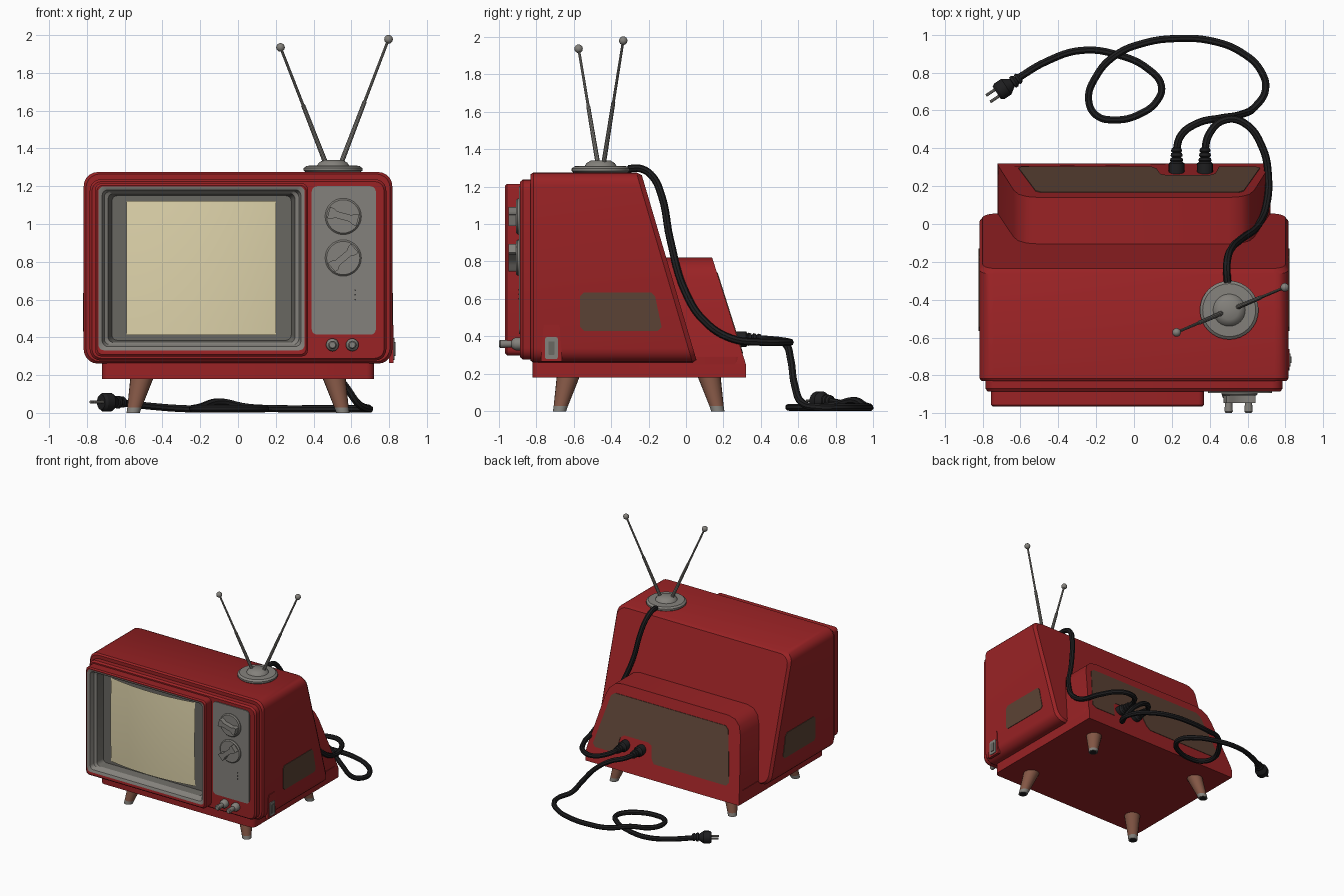
import bpy, bmesh, math
from mathutils import Vector

if "Cube" in bpy.data.objects:
    bpy.data.objects.remove(bpy.data.objects["Cube"])

COLOURS = {
    "red": (0.32, 0.016, 0.018), "brown_panel": (0.105, 0.055, 0.035),
    "leg_wood": (0.23, 0.095, 0.06), "metal_grey": (0.23, 0.22, 0.20),
    "dark_grey": (0.14, 0.135, 0.12), "cream": (0.74, 0.66, 0.41),
    "black_rubber": (0.013, 0.013, 0.014),
}
MATS = {}
for n, c in COLOURS.items():
    MATS[n] = bpy.data.materials.new(n)
    MATS[n].diffuse_color = (*c, 1)


def add(name, mesh, mats):
    for m in mats:
        mesh.materials.append(MATS[m])
    ob = bpy.data.objects.new(name, mesh)
    bpy.context.collection.objects.link(ob)
    return ob


def loft(name, rings, mats, caps=True):
    """Skin rings of 3D points; mats is one colour or one per band (last one colours the end cap)."""
    bands = [mats] * len(rings) if isinstance(mats, str) else mats
    used = list(dict.fromkeys(bands))
    bm = bmesh.new()
    vs = [[bm.verts.new(p) for p in r] for r in rings]
    n = len(rings[0])
    for k in range(len(rings) - 1):
        for i in range(n):
            j = (i + 1) % n
            f = bm.faces.new((vs[k][i], vs[k][j], vs[k + 1][j], vs[k + 1][i]))
            f.material_index = used.index(bands[k])
    if caps:
        bm.faces.new(vs[0][::-1]).material_index = used.index(bands[0])
        bm.faces.new(vs[-1]).material_index = used.index(bands[-1])
    bmesh.ops.remove_doubles(bm, verts=bm.verts, dist=1e-5)
    bmesh.ops.recalc_face_normals(bm, faces=bm.faces)
    me = bpy.data.meshes.new(name)
    bm.to_mesh(me)
    bm.free()
    return add(name, me, used)


def rrect(cx, cy, hw, hh, r, n=5):
    pts = []
    for q, (sx, sy) in enumerate(((1, 1), (-1, 1), (-1, -1), (1, -1))):
        for i in range(n + 1):
            a = math.pi / 2 * (q + i / n)
            pts.append((cx + sx * (hw - r) + r * math.cos(a), cy + sy * (hh - r) + r * math.sin(a)))
    return pts


def xz(pts, y):
    return [(a, y(b) if callable(y) else y, b) for a, b in pts]


def yz(pts, x):
    return [(x, a, b) for a, b in pts]


def xy(pts, z):
    return [(a, b, z) for a, b in pts]


def lathe(name, origin, axis, profile, mats, seg=20):
    """Turned part: profile of (radius, distance along axis)."""
    q = Vector((0, 0, 1)).rotation_difference(Vector(axis).normalized())
    rings = [[Vector(origin) + q @ Vector((r * math.cos(2 * math.pi * i / seg),
              r * math.sin(2 * math.pi * i / seg), t)) for i in range(seg)] for r, t in profile]
    return loft(name, rings, mats)


def cable(name, pts, r=0.02):
    cu = bpy.data.curves.new(name, 'CURVE')
    cu.dimensions, cu.bevel_depth, cu.bevel_resolution = '3D', r, 2
    cu.resolution_u, cu.use_fill_caps = 6, True
    sp = cu.splines.new('BEZIER')
    sp.bezier_points.add(len(pts) - 1)
    for b, p in zip(sp.bezier_points, pts):
        b.co = p
        b.handle_left_type = b.handle_right_type = 'AUTO'
    tmp = bpy.data.objects.new(name + "_path", cu)
    bpy.context.collection.objects.link(tmp)
    bpy.context.view_layer.update()
    me = bpy.data.meshes.new_from_object(tmp.evaluated_get(bpy.context.evaluated_depsgraph_get()))
    bpy.data.objects.remove(tmp)
    me.materials.clear()
    return add(name, me, ["black_rubber"])


# Cabinet with sloping back
def slope(z):
    return 0.06 - (z - 0.26) * 0.30 / 1.015


def shell(hw, hh):
    return rrect(0, 0.768, hw, hh, 0.075)


loft("cabinet", [xz(shell(0.805, 0.497), -0.83), xz(shell(0.817, 0.507), -0.815),
                 xz(shell(0.817, 0.507), lambda z: slope(z) - 0.025),
                 xz(shell(0.80, 0.492), slope)], "red")

# Front rim: ring with an opening for the screen
rim, hole = rrect(0, 0.757, 0.785, 0.48, 0.06), rrect(-0.19, 0.757, 0.53, 0.42, 0.03)
loft("front_rim", [xz(rim, -0.81), xz(rim, -0.87), xz(rrect(0, 0.757, 0.773, 0.468, 0.05), -0.885),
                   xz(hole, -0.885), xz(hole, -0.81), xz(rim, -0.81)], "red", caps=False)

# Screen surround, stepping inward to the recess
steps = [(0.5625, 0.4575, 0.757, -0.84), (0.5625, 0.4575, 0.757, -0.955), (0.553, 0.448, 0.757, -0.965),
         (0.546, 0.434, 0.765, -0.965), (0.526, 0.415, 0.766, -0.955), (0.515, 0.405, 0.767, -0.92),
         (0.495, 0.395, 0.767, -0.91), (0.475, 0.383, 0.767, -0.85)]
loft("screen_surround", [xz(rrect(-0.193, cz, hw, hh, 0.03), y) for hw, hh, cz, y in steps],
     ["red", "red", "red", "metal_grey", "metal_grey", "metal_grey", "dark_grey", "dark_grey"])

# Bulging screen
bm = bmesh.new()
NX, NZ = 20, 12
grid = [[bm.verts.new((-0.195 + 0.395 * u, -0.858 - 0.04 * (1 - u * u) - 0.008 * (1 - v * v), 0.768 + 0.355 * v))
         for v in [2 * j / NZ - 1 for j in range(NZ + 1)]] for u in [2 * i / NX - 1 for i in range(NX + 1)]]
for i in range(NX):
    for j in range(NZ):
        bm.faces.new((grid[i][j], grid[i + 1][j], grid[i + 1][j + 1], grid[i][j + 1]))
me = bpy.data.meshes.new("screen")
bm.to_mesh(me)
bm.free()
add("screen", me, ["cream"])

# Control plate, channel dials, small knobs and sound holes
plate = rrect(0.56, 0.807, 0.17, 0.393, 0.03)
loft("control_plate", [xz(plate, -0.88), xz(plate, -0.892)], "metal_grey")
for k, (z, deg) in enumerate(((1.04, -15), (0.82, 40))):
    lathe(f"dial_{k}", (0.557, -0.885, z), (0, -1, 0), [(0.096, 0), (0.096, 0.014), (0.088, 0.022)], "metal_grey", 32)
    a = math.radians(deg)
    grip = [(-.08, -.03), (-.06, -.03), (-.04, -.018), (.04, -.018), (.06, -.03), (.08, -.03),
            (.08, .03), (.06, .03), (.04, .018), (-.04, .018), (-.06, .03), (-.08, .03)]
    turn = [(0.557 + p * math.cos(a) - q * math.sin(a), z + p * math.sin(a) + q * math.cos(a)) for p, q in grip]
    loft(f"dial_grip_{k}", [xz(turn, -0.90), xz(turn, -0.947)], "metal_grey")
for k, x in enumerate((0.50, 0.605)):
    lathe(f"small_knob_{k}", (x, -0.88, 0.36), (0, -1, 0),
          [(0.034, 0), (0.034, 0.03), (0.026, 0.045), (0.018, 0.05), (0.022, 0.11), (0.016, 0.118)], "metal_grey")
for k in range(3):
    lathe(f"sound_hole_{k}", (0.62, -0.89, 0.60 + 0.025 * k), (0, -1, 0), [(0.004, 0), (0.004, 0.004)], "black_rubber", 8)

# Side vents on both sides, switch on the right
vent = [(-.545, .43), (-.15, .43), (-.13, .45), (-.165, .615), (-.185, .635), (-.545, .635), (-.565, .615), (-.565, .45)]
for s, side in ((1, "right"), (-1, "left")):
    loft(f"{side}_side_vent", [yz(vent, s * 0.812), yz(vent, s * 0.821)], "brown_panel")
loft("switch_mount", [yz([(-.775, .265), (-.66, .265), (-.675, .465), (-.76, .465)], x) for x in (0.80, 0.822)], "red")
loft("switch_plate", [yz(rrect(-.718, .338, .034, .058, .008, 2), x) for x in (0.815, 0.828)], "metal_grey")
loft("switch_rocker", [yz(rrect(-.718, .338, .017, .036, .004, 2), x) for x in (0.82, 0.833)], "dark_grey")


# Rear housing, base and rear panel
def rear(z):
    return min(0.32, 0.32 - (z - 0.25) * 0.18 / 0.57)


half = [(0.72, 0.18), (0.72, 0.25), (0.715, 0.30), (0.635, 0.70), (0.61, 0.765), (0.565, 0.805), (0.50, 0.82)]
hump = half + [(-x, z) for x, z in half[::-1]]
loft("rear_housing", [xz(hump, -0.25), xz(hump, rear)], "red")
foot = rrect(0, -0.26, 0.72, 0.56, 0.04)
loft("base", [xy(foot, 0.18), xy(foot, 0.29)], "red")
back = [(-.59, .31), (.09, .31), (.12, .35), (.14, .44), (.17, .455), (.40, .455), (.43, .43), (.45, .31), (.64, .31),
        (.665, .335), (.58, .715), (.55, .74), (-.49, .74), (-.52, .715), (-.61, .335)]
loft("rear_panel", [xz(back, lambda z: rear(z) - 0.01), xz(back, lambda z: rear(z) + 0.004)], "brown_panel")

# Splayed legs with metal tips
for sx in (-1, 1):
    for yt, yb, nm in ((-0.63, -0.675, "front"), (0.125, 0.17, "rear")):
        rings = []
        for z, r in ((0.19, 0.062), (0.028, 0.038), (0.0, 0.035), (0.0, 0.028)):
            t = z / 0.18
            cx, cy = sx * (0.555 - 0.045 * t), yb + (yt - yb) * t
            rings.append([(cx + r * math.cos(math.tau * i / 20), cy + r * math.sin(math.tau * i / 20), z) for i in range(20)])
        loft(f"{nm}_leg_{'right' if sx > 0 else 'left'}", rings, ["leg_wood", "metal_grey", "metal_grey", "black_rubber"])

# Aerial
lathe("aerial_base", (0.503, -0.455, 1.27), (0, 0, 1),
      [(0.14, 0), (0.155, 0.012), (0.155, 0.026), (0.14, 0.038), (0.085, 0.04), (0.075, 0.055), (0.05, 0.07)], "metal_grey", 32)
for k, (p, q) in enumerate((((0.465, -0.47, 1.32), (0.225, -0.573, 1.935)), ((0.545, -0.44, 1.32), (0.797, -0.335, 1.978)))):
    d = Vector(q) - Vector(p)
    L = d.length
    lathe(f"aerial_rod_{k}", p, d, [(0.013, 0), (0.011, L * 0.5), (0.008, L * 0.5), (0.007, L)], "metal_grey", 10)
    ball = [(0.023 * math.sin(math.pi * i / 8) + 1e-4, -0.023 * math.cos(math.pi * i / 8)) for i in range(9)]
    lathe(f"aerial_tip_{k}", q, (0, 0, 1), ball, "metal_grey", 14)

# Cables
cable("aerial_cable", [(.495, -.31, 1.295), (.49, -.24, 1.295), (.495, -.18, 1.255), (.515, -.13, 1.15), (.56, -.085, .92),
                       (.66, 0, .63), (.70, .10, .48), (.71, .24, .39), (.68, .40, .37), (.58, .535, .37),
                       (.48, .55, .37), (.40, .48, .38), (.375, .38, .385), (.375, .28, .385)])
cable("power_cable", [(.225, .28, .385), (.225, .39, .385), (.25, .47, .38), (.33, .53, .36), (.46, .56, .27), (.57, .58, .14),
                      (.64, .62, .045), (.695, .71, .022), (.67, .81, .022), (.57, .905, .022), (.42, .965, .022),
                      (.23, .98, .022), (.05, .955, .03), (-.10, .89, .058), (-.20, .78, .03), (-.24, .66, .022),
                      (-.20, .575, .022), (-.10, .55, .022), (.03, .58, .022), (.125, .655, .022), (.145, .73, .022),
                      (.08, .815, .022), (-.09, .895, .02), (-.28, .917, .022), (-.46, .86, .035), (-.63, .76, .055)])

# Plugs with ribbed sleeves, wall plug with prongs
sleeve = [(0.042, 0), (0.042, 0.055), (0.03, 0.065)]
for t in (0.07, 0.095, 0.12):
    sleeve += [(0.042 - t * 0.1, t), (0.038 - t * 0.1, t + 0.014), (0.022, t + 0.016)]
for k, x in enumerate((0.225, 0.375)):
    lathe(f"rear_plug_{k}", (x, 0.265, 0.385), (0, 1, 0), sleeve, "black_rubber", 16)
d = Vector((-0.83, -0.55, 0)).normalized()
lathe("wall_plug", Vector((-0.60, 0.775, 0.057)), d,
      [(0.022, 0), (0.03, 0.01), (0.03, 0.022), (0.023, 0.024), (0.034, 0.036), (0.034, 0.05), (0.024, 0.052),
       (0.036, 0.07), (0.05, 0.09), (0.05, 0.135), (0.04, 0.15)], "black_rubber", 16)
side = Vector((-d.y, d.x, 0))
for k, s in enumerate((-0.02, 0.02)):
    lathe(f"plug_prong_{k}", Vector((-0.60, 0.775, 0.057)) + d * 0.145 + side * s, d, [(0.008, 0), (0.008, 0.06)], "metal_grey", 8)

# Smooth shading with crisp edges
bpy.ops.object.select_all(action='SELECT')
bpy.context.view_layer.objects.active = bpy.context.selected_objects[0]
bpy.ops.object.shade_smooth_by_angle(angle=math.radians(32))

for m in bpy.data.materials:
    if m.users and not m.is_grease_pencil:
        m.use_nodes = True
        m.node_tree.nodes["Principled BSDF"].inputs["Base Color"].default_value = m.diffuse_color
